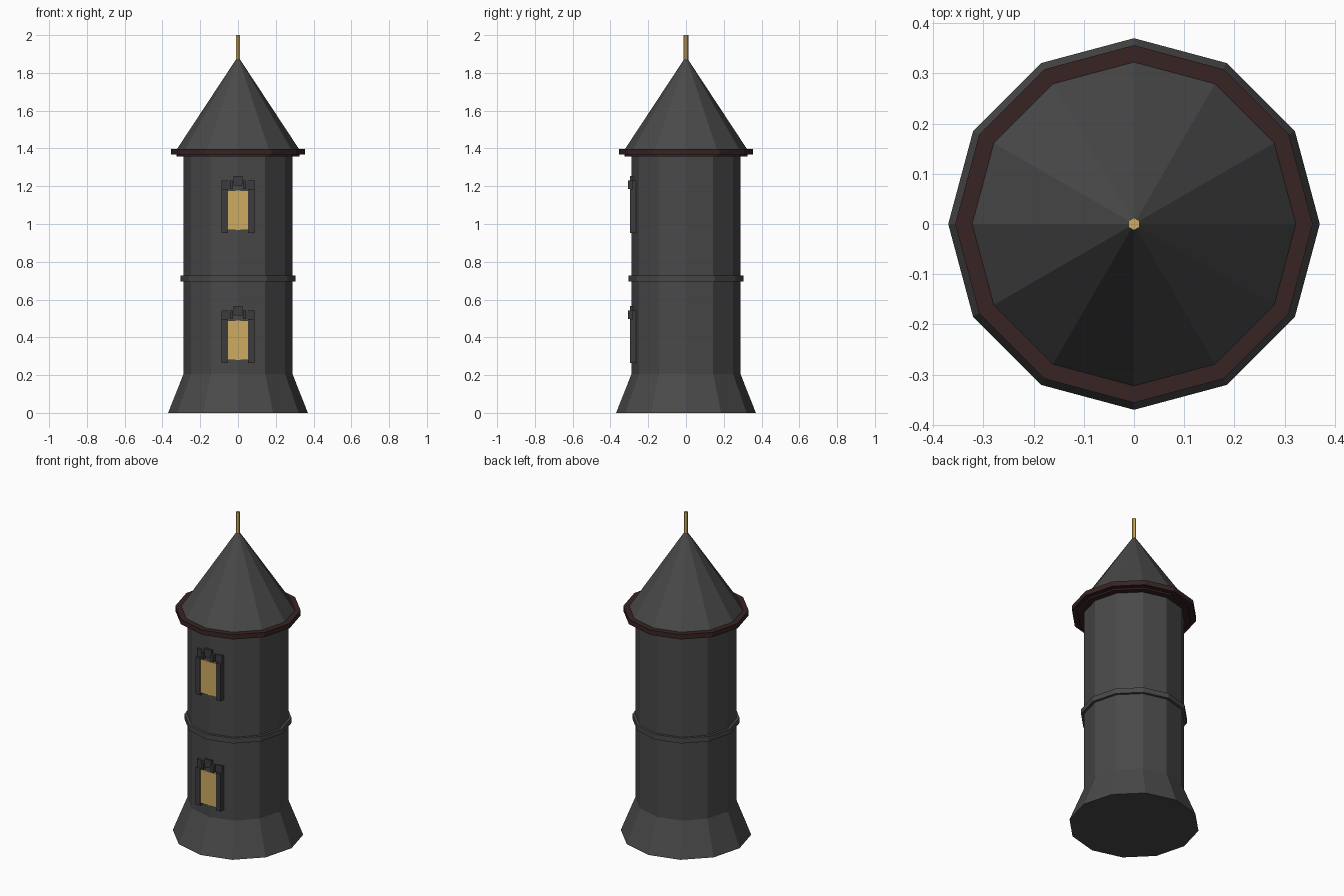
import bpy, bmesh, math
from mathutils import Vector

if "Cube" in bpy.data.objects:
    bpy.data.objects.remove(bpy.data.objects["Cube"])


def material(name, rgb):
    m = bpy.data.materials.new(name)
    m.diffuse_color = (*rgb, 1)
    m.use_nodes = True
    m.node_tree.nodes["Principled BSDF"].inputs["Base Color"].default_value = m.diffuse_color
    return m


STONE = material("dark stone", (0.067, 0.067, 0.067))
ROOF = material("slate roof", (0.067, 0.067, 0.067))
TRIM = material("frame stone", (0.045, 0.045, 0.047))
BROWN = material("dark red brown", (0.040, 0.017, 0.017))
GOLD = material("warm gold", (0.62, 0.41, 0.12))


def finish(name, bm, mat):
    bmesh.ops.recalc_face_normals(bm, faces=bm.faces)
    me = bpy.data.meshes.new(name)
    bm.to_mesh(me)
    bm.free()
    me.materials.append(mat)
    ob = bpy.data.objects.new(name, me)
    bpy.context.collection.objects.link(ob)
    return ob


def turned(name, profile, mat, sides=12, phase=0.0):
    """Faceted solid from (radius, height) points, capped at both ends."""
    bm = bmesh.new()
    rings = []
    for r, z in profile:
        if r == 0:
            rings.append([bm.verts.new((0, 0, z))] * sides)
        else:
            rings.append([bm.verts.new((r * math.cos(phase + math.tau * i / sides),
                                        r * math.sin(phase + math.tau * i / sides), z))
                          for i in range(sides)])
    for a, b in zip(rings, rings[1:]):
        for i in range(sides):
            j = (i + 1) % sides
            quad = list(dict.fromkeys([a[i], a[j], b[j], b[i]]))
            bm.faces.new(quad)
    for ring in (rings[0], rings[-1]):
        if ring[0] is not ring[1]:
            bm.faces.new(ring)
    return finish(name, bm, mat)


def box(name, x, y, z, mat):
    bm = bmesh.new()
    bmesh.ops.create_cube(bm, size=1)
    for v in bm.verts:
        v.co = Vector([lo + (c + 0.5) * (hi - lo) for c, (lo, hi) in zip(v.co, (x, y, z))])
    return finish(name, bm, mat)


# tower body, flared foot and middle band
turned("flared_base", [(0.37, 0), (0.288, 0.207)], STONE)
turned("tower_body", [(0.288, 0.2), (0.288, 1.37)], STONE)
turned("middle_band", [(0.304, 0.695), (0.304, 0.727)], STONE)

# eaves, roof and finial
turned("eaves_ring", [(0.325, 1.358), (0.325, 1.368), (0.356, 1.368), (0.356, 1.398)], BROWN)
turned("roof_cone", [(0.323, 1.397), (0, 1.887)], ROOF)
turned("finial", [(0.0125, 1.85), (0.0125, 2.0)], GOLD, 6, math.pi / 6)

# two windows on the front
for label, z in (("lower", 0.28), ("upper", 0.968)):
    box(label + "_window_pane", (-0.056, 0.056), (-0.2925, -0.268), (z, z + 0.209), GOLD)
    box(label + "_keystone", (-0.024, 0.024), (-0.296, -0.265), (z + 0.235, z + 0.286), TRIM)
    for s, side in ((-1, "left"), (1, "right")):
        def span(a, b):
            return tuple(sorted((s * a, s * b)))
        box(f"{label}_{side}_jamb", span(0.054, 0.087), (-0.296, -0.255),
            (z - 0.015, z + 0.217), TRIM)
        box(f"{label}_{side}_arch_stone", span(0.026, 0.042), (-0.306, -0.265),
            (z + 0.217, z + 0.262), TRIM)
        box(f"{label}_{side}_arch_end", span(0.042, 0.087), (-0.282, -0.255),
            (z + 0.217, z + 0.262), TRIM)
